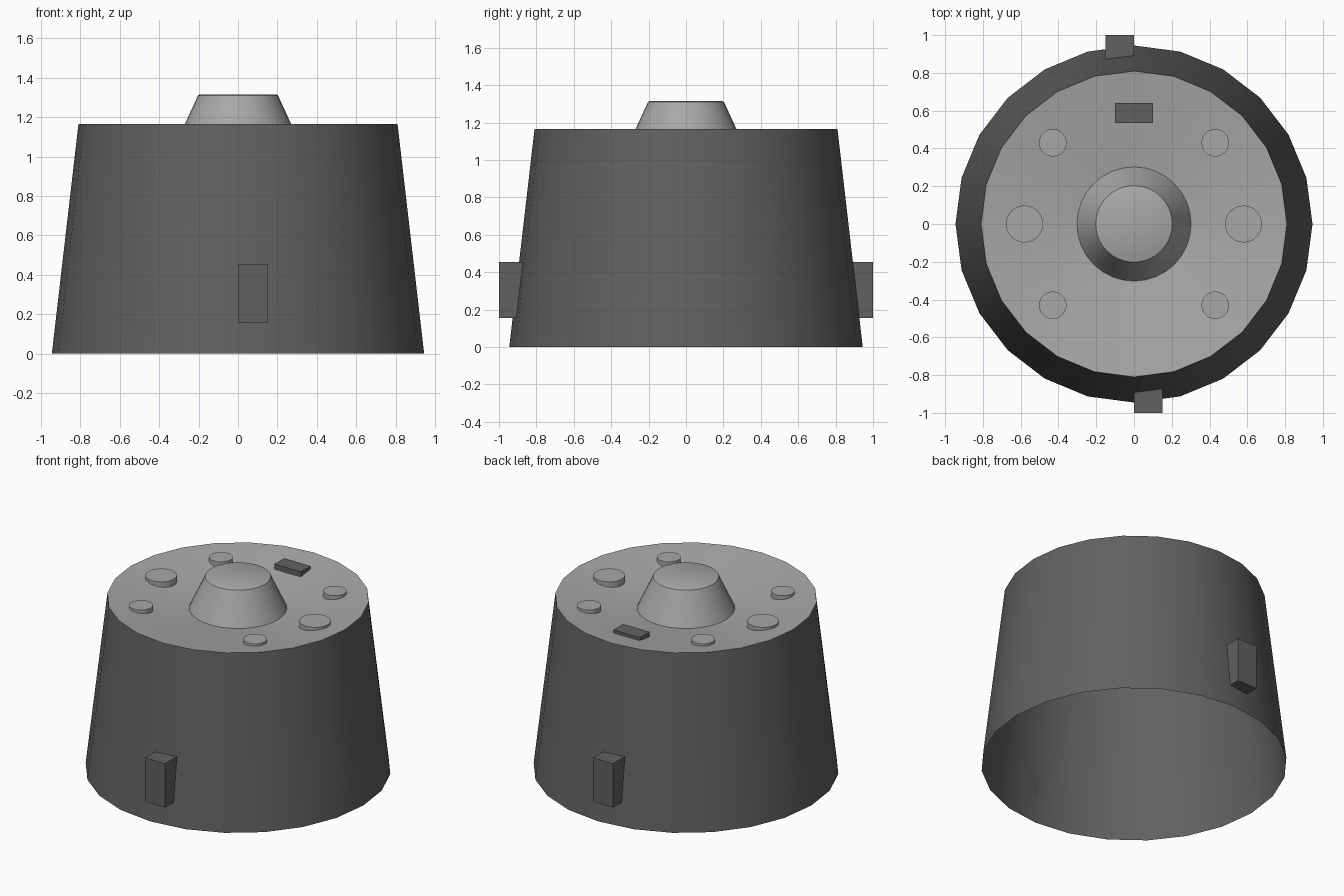
import bpy, bmesh, math

if "Cube" in bpy.data.objects:
    bpy.data.objects.remove(bpy.data.objects["Cube"])

SIDES = 24
R0, R1, H = 0.945, 0.81, 1.165      # body bottom radius, top radius, rim height
HUB_R, HUB_Z = 0.303, 1.094         # where the hub meets the dish


def material(name, v):
    m = bpy.data.materials.new(name)
    m.diffuse_color = (v, v, v, 1)
    m.use_nodes = True
    m.node_tree.nodes["Principled BSDF"].inputs["Base Color"].default_value = m.diffuse_color
    return m


DARK = material("dark grey", 0.12)
LIGHT = material("light grey", 0.39)


def finish(name, bm, mat, smooth=True):
    bmesh.ops.recalc_face_normals(bm, faces=bm.faces)
    me = bpy.data.meshes.new(name)
    bm.to_mesh(me)
    bm.free()
    me.materials.append(mat)
    ob = bpy.data.objects.new(name, me)
    bpy.context.collection.objects.link(ob)
    if smooth:
        bpy.ops.object.select_all(action='DESELECT')
        bpy.context.view_layer.objects.active = ob
        ob.select_set(True)
        bpy.ops.object.shade_smooth_by_angle(angle=math.radians(30))
    return ob


def lathe(name, profile, sides, mat, cap=False, centre=(0, 0), up=True):
    """Revolve (radius, z) points about a vertical axis; optionally cap the last ring."""
    bm = bmesh.new()
    rings = []
    for r, z in profile:
        rings.append([bm.verts.new((centre[0] + r * math.cos(2 * math.pi * i / sides),
                                    centre[1] + r * math.sin(2 * math.pi * i / sides), z))
                      for i in range(sides)])
    for a, b in zip(rings, rings[1:]):
        for i in range(sides):
            j = (i + 1) % sides
            bm.faces.new((a[i], a[j], b[j], b[i]))
    if cap:
        bm.faces.new(rings[-1])
    ob = finish(name, bm, mat)
    # open surfaces: make the outside direction explicit
    if not cap:
        me = ob.data
        n, c = me.polygons[0].normal, me.polygons[0].center
        out = n.z > 0 if up else n.x * c.x + n.y * c.y > 0
        if not out:
            me.flip_normals()
    return ob


# Hollow tapered body, open underneath
lathe("body_shell", [(R0, 0), (R1, H)], SIDES, DARK, up=False)

# Sunken top, sloping down to the hub
lathe("top_dish", [(R1, H), (HUB_R - 0.01, HUB_Z)], SIDES, LIGHT)

# Central hub with a softened top edge
lathe("centre_hub", [(HUB_R, HUB_Z), (0.207, 1.302), (0.203, 1.311), (0.195, 1.315)],
      32, LIGHT, cap=True)

# Round buttons: one large on each side, four small on the diagonals
for sx in (-1, 1):
    lathe("large_button", [(0.098, 1.115), (0.098, 1.163)], 24, LIGHT, cap=True,
          centre=(sx * 0.58, 0))
    for sy in (-1, 1):
        lathe("small_button", [(0.073, 1.12), (0.073, 1.163)], 24, LIGHT, cap=True,
              centre=(sx * 0.43, sy * 0.43))


def block(name, corners, mat):
    """Box from eight corners: four outer, then the matching four inner."""
    bm = bmesh.new()
    v = [bm.verts.new(c) for c in corners]
    bm.faces.new(v[:4])
    bm.faces.new(v[4:])
    for i in range(4):
        j = (i + 1) % 4
        bm.faces.new((v[i], v[j], v[4 + j], v[4 + i]))
    return finish(name, bm, mat, smooth=False)


# Rectangular block on the dish
rect = [(-0.1, 0.535), (0.1, 0.535), (0.1, 0.64), (-0.1, 0.64)]
block("top_block", [(x, y, 1.163) for x, y in rect] + [(x, y, 1.125) for x, y in rect], DARK)


# Side lugs, front and back, ending exactly on the sloped wall
def wall_y(x, z):
    r = R0 + (R1 - R0) * z / H
    return r - x * math.tan(math.pi / SIDES)


lug = [(0, 0.155), (0.15, 0.155), (0.15, 0.455), (0, 0.455)]
for s, name in ((1, "front_lug"), (-1, "back_lug")):
    block(name, [(s * x, -s * 1.0, z) for x, z in lug]
          + [(s * x, -s * wall_y(x, z), z) for x, z in lug], DARK)
